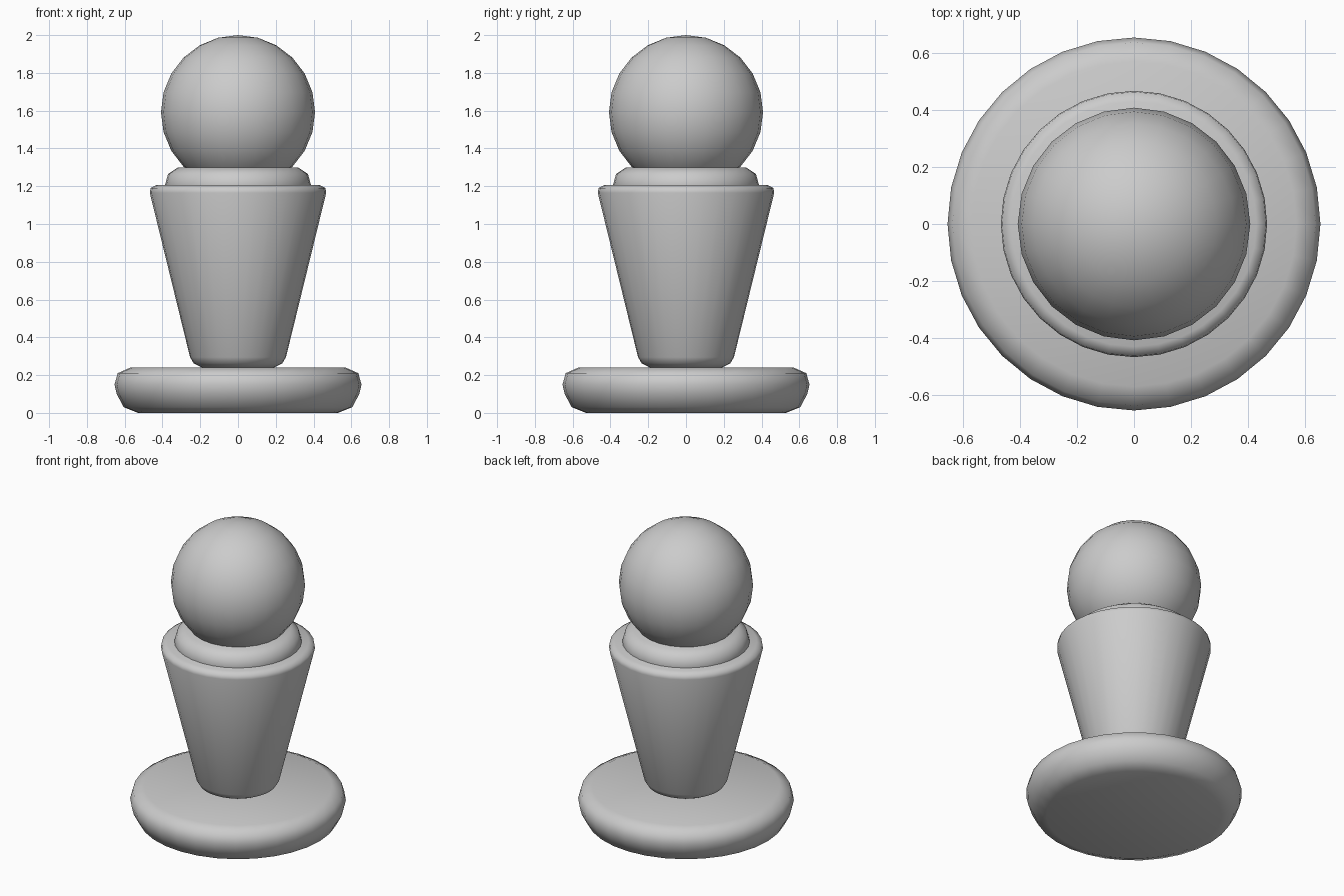
import bpy, bmesh
from math import cos, sin, tau, radians

if "Cube" in bpy.data.objects:
    bpy.data.objects.remove(bpy.data.objects["Cube"])


def finish(obj):
    bpy.ops.object.select_all(action='DESELECT')
    obj.select_set(True)
    bpy.context.view_layer.objects.active = obj
    bpy.ops.object.shade_smooth_by_angle(angle=radians(60))


def lathe(name, profile, sides=32):
    """Closed solid of revolution from (radius, height) points, bottom to top."""
    bm = bmesh.new()
    rings = [[bm.verts.new((r * cos(tau * i / sides), r * sin(tau * i / sides), z))
              for i in range(sides)] for r, z in profile]
    for low, high in zip(rings, rings[1:]):
        for i in range(sides):
            j = (i + 1) % sides
            bm.faces.new((low[i], low[j], high[j], high[i]))
    bm.faces.new(rings[0][::-1])
    bm.faces.new(rings[-1])
    mesh = bpy.data.meshes.new(name)
    bm.to_mesh(mesh)
    bm.free()
    obj = bpy.data.objects.new(name, mesh)
    bpy.context.collection.objects.link(obj)
    finish(obj)
    return obj


# Round-edged foot disc
lathe("base", [(0.53, 0), (0.605, 0.03), (0.642, 0.10), (0.654, 0.15),
               (0.637, 0.21), (0.57, 0.24)])

# Tapered body with softened rims
lathe("body", [(0.19, 0.24), (0.235, 0.263), (0.254, 0.295), (0.467, 1.165),
               (0.463, 1.19), (0.43, 1.207)])

# Collar disc, sunk halfway into the body
lathe("collar", [(0.32, 1.12), (0.37, 1.15), (0.387, 1.205),
                 (0.37, 1.265), (0.32, 1.298)])

# Ball head
bpy.ops.mesh.primitive_uv_sphere_add(segments=24, ring_count=12, radius=0.408,
                                     location=(0, 0, 1.592))
head = bpy.context.object
head.name = "head"
finish(head)
